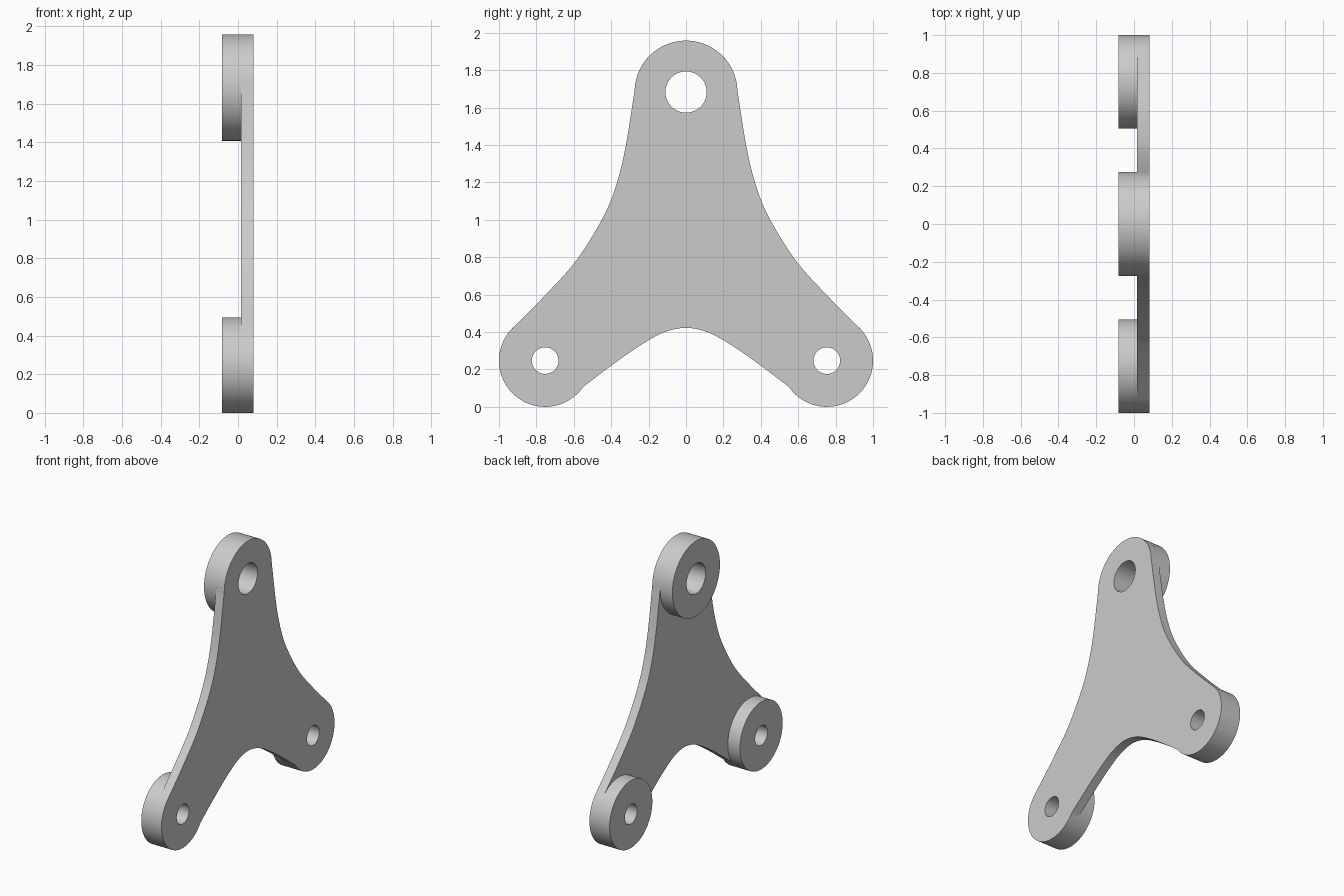
import bpy, bmesh, math
from mathutils import Vector

cube = bpy.data.objects.get("Cube")
if cube:
    bpy.data.objects.remove(cube, do_unlink=True)

grey = bpy.data.materials.new("light grey")
grey.use_nodes = True
tone = (0.6, 0.6, 0.6, 1)
grey.diffuse_color = tone
grey.node_tree.nodes["Principled BSDF"].inputs["Base Color"].default_value = tone

BACK, WEB, FACE = -0.082, 0.016, 0.081      # x of boss ends, web rear, flat face
TOP, TOP_R, TOP_HOLE = (0, 1.683), 0.275, 0.11
FOOT, FOOT_R, FOOT_HOLE = (0.753, 0.247), 0.247, 0.071


def arc(centre, r, start, end, steps):
    """Points along an arc in the y-z plane, angles in degrees."""
    angles = [math.radians(start + (end - start) * i / steps) for i in range(steps + 1)]
    return [Vector((centre[0] + r * math.cos(a), centre[1] + r * math.sin(a))) for a in angles]


def circle(centre, r):
    return arc(centre, r, 0, 360, 96)[:-1]


def smooth_path(points, before=None, steps=8):
    """Smooth curve through the points."""
    p = [Vector(q) for q in points]
    p = [Vector(before) if before else 2 * p[0] - p[1]] + p + [2 * p[-1] - p[-2]]
    path = []
    for a, b, c, d in zip(p, p[1:], p[2:], p[3:]):
        for i in range(steps):
            t = i / steps
            path.append(0.5 * (2 * b + (c - a) * t + (2 * a - 5 * b + 4 * c - d) * t ** 2
                               + (3 * b - a - 3 * c + d) * t ** 3))
    return path + [p[-2]]


def extrude_loops(name, loops, x0, x1):
    """Solid between x0 and x1; loops after the first are holes."""
    bm = bmesh.new()
    for loop in loops:
        verts = [bm.verts.new((x0, y, z)) for y, z in loop]
        for a, b in zip(verts, verts[1:] + verts[:1]):
            bm.edges.new((a, b))
    bmesh.ops.triangle_fill(bm, use_beauty=True, edges=bm.edges[:], normal=(1, 0, 0))
    new = bmesh.ops.extrude_face_region(bm, geom=bm.faces[:], use_keep_orig=True)["geom"]
    bmesh.ops.translate(bm, vec=(x1 - x0, 0, 0),
                        verts=[v for v in new if isinstance(v, bmesh.types.BMVert)])
    bmesh.ops.recalc_face_normals(bm, faces=bm.faces[:])
    mesh = bpy.data.meshes.new(name)
    bm.to_mesh(mesh)
    bm.free()
    mesh.materials.append(grey)
    obj = bpy.data.objects.new(name, mesh)
    bpy.context.collection.objects.link(obj)
    bpy.ops.object.select_all(action='DESELECT')
    obj.select_set(True)
    bpy.context.view_layer.objects.active = obj
    bpy.ops.object.shade_smooth_by_angle(angle=math.radians(30))
    return obj


# Half outline of the web: underside, foot lobe, flank, top lobe
foot_arc = arc(FOOT, FOOT_R, -145.5, 41.4, 50)
top_arc = arc(TOP, TOP_R, 1.5, 90, 24)
underside = smooth_path([(0, 0.422), (0.12, 0.397), (0.25, 0.325), (0.4, 0.22), foot_arc[0]],
                        before=(-0.12, 0.397))
flank = smooth_path([foot_arc[-1], (0.75, 0.6), (0.585, 0.785), (0.445, 1.01),
                     (0.375, 1.18), (0.325, 1.38), top_arc[0]])
half = underside[:-1] + foot_arc[:-1] + flank[:-1] + top_arc
outline = half + [Vector((-p.x, p.y)) for p in reversed(half[1:-1])]

# Web plate with bolt holes, and a boss behind each hole
bosses = [("top_boss", TOP, TOP_R, TOP_HOLE),
          ("rear_foot_boss", FOOT, FOOT_R, FOOT_HOLE),
          ("front_foot_boss", (-FOOT[0], FOOT[1]), FOOT_R, FOOT_HOLE)]
extrude_loops("web_plate", [outline] + [circle(c, h) for _, c, _, h in bosses], WEB, FACE)
for name, centre, radius, hole in bosses:
    extrude_loops(name, [circle(centre, radius), circle(centre, hole)], BACK, WEB)
